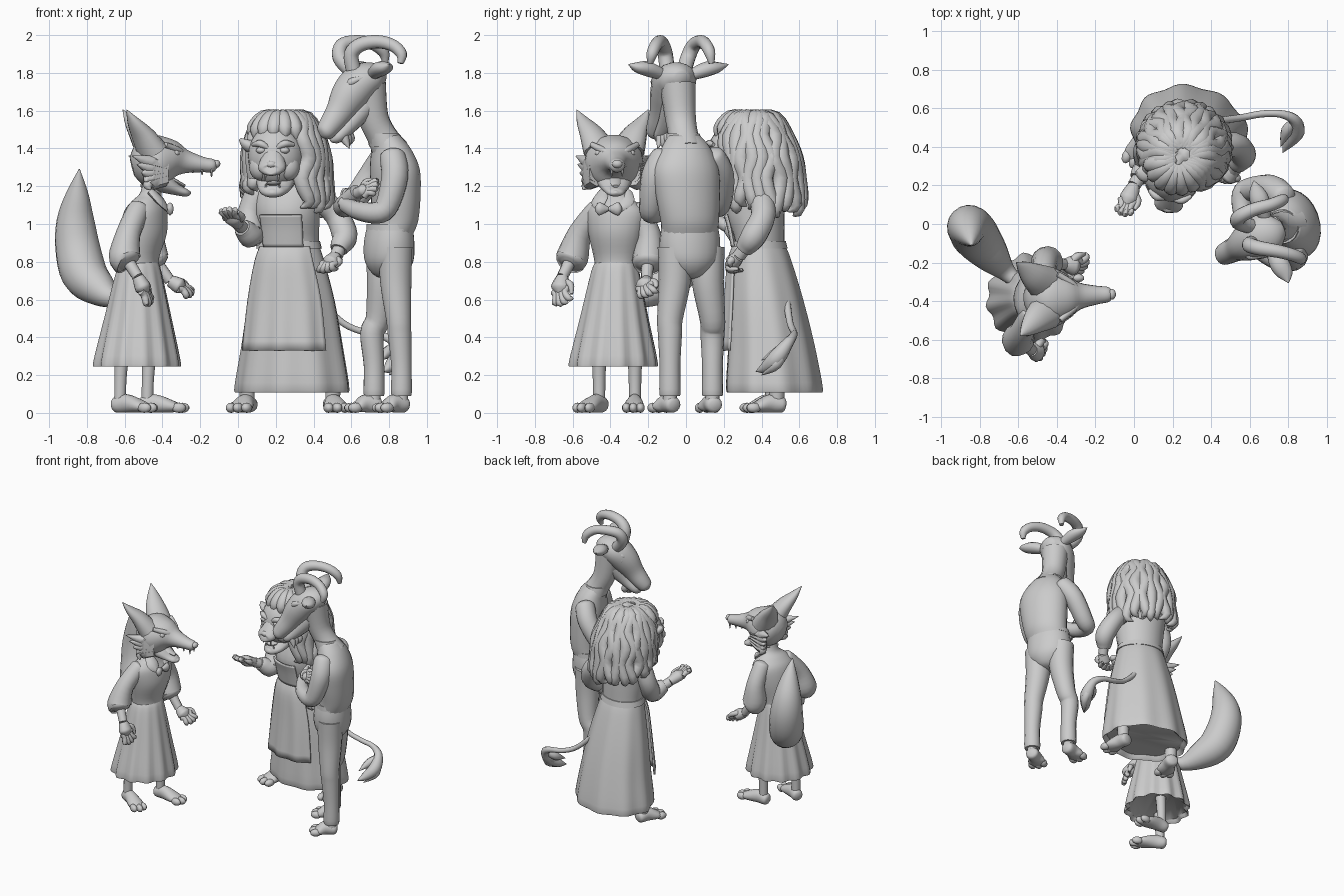
import bpy, bmesh, math, random
from mathutils import Vector as V, Matrix
random.seed(4)
F = Matrix.Identity(4)          # current working frame


def frame(x=0, y=0, z=0, deg=0):
    global F
    F = Matrix.Translation((x, y, z)) @ Matrix.Rotation(math.radians(deg), 4, 'Z')


def finish(name, bm, angle=50):
    me = bpy.data.meshes.new(name)
    bmesh.ops.recalc_face_normals(bm, faces=bm.faces[:])
    bm.to_mesh(me)
    bm.free()
    ob = bpy.data.objects.new(name, me)
    bpy.context.collection.objects.link(ob)
    bpy.ops.object.select_all(action='DESELECT')
    ob.select_set(True)
    bpy.context.view_layer.objects.active = ob
    bpy.ops.object.shade_smooth_by_angle(angle=math.radians(angle))
    return ob


def spline(pts, sub):
    P = [tuple(p) + (p[3],) * (5 - len(p)) for p in pts]
    out = []
    for i in range(len(P) - 1):
        a, b, c, d = P[max(i - 1, 0)], P[i], P[i + 1], P[min(i + 2, len(P) - 1)]
        for s in range(sub):
            t = s / sub
            out.append([0.5 * (2 * q + (r - p) * t + (2 * p - 5 * q + 4 * r - w) * t * t
                        + (3 * q - p - 3 * r + w) * t ** 3) for p, q, r, w in zip(a, b, c, d)])
    return out + [list(P[-1])]


def skin(name, pts, n=14, sub=4, face=None, arc=None, pleat=0, k=12):
    """Smooth tube through (x,y,z,r1[,r2]); face = heading of level rings; arc = open shell half angle."""
    S, bm, rings, v = spline(pts, sub), bmesh.new(), [], None
    ch = (V(S[-1][:3]) - V(S[0][:3])).normalized()
    ref = V((1, 0, 0)) if abs(ch.z) > .8 else V((0, 0, 1))
    for i, p in enumerate(S):
        c, r1, r2 = V(p[:3]), max(p[3], .002), max(p[4], .002)
        if face is not None:
            a = math.radians(face)
            e1, e2 = V((math.cos(a), math.sin(a), 0)), V((-math.sin(a), math.cos(a), 0))
        else:
            t = (V(S[min(i + 1, len(S) - 1)][:3]) - V(S[max(i - 1, 0)][:3])).normalized()
            v = t.cross(ref) if v is None else v - t * v.dot(t)
            v.normalize()
            e1, e2 = v, v.cross(t)
        ring = []
        for j in range(n):
            a = 2 * math.pi * j / n if arc is None else math.radians(arc) * (2 * j / (n - 1) - 1)
            m = 1 + pleat * i / len(S) * math.cos(k * a)
            ring.append(bm.verts.new(F @ (c + e1 * r1 * m * math.cos(a) + e2 * r2 * m * math.sin(a))))
        rings.append(ring)
    for A, B in zip(rings, rings[1:]):
        for j in range(n if arc is None else n - 1):
            q = (j + 1) % n
            bm.faces.new((A[j], A[q], B[q], B[j]))
    if arc is None:
        bm.faces.new(rings[0])
        bm.faces.new(rings[-1])
    ob = finish(name, bm)
    if arc is not None:
        ob.modifiers.new('thickness', 'SOLIDIFY').thickness = .012
    return ob


def limb(name, pts, **kw):      # tube whose first end is rounded off
    a, b = V(pts[0][:3]), V(pts[1][:3])
    d = (a - b).normalized() * pts[0][3]
    skin(name, [(*(a + d * .75), .004), (*(a + d * .5), pts[0][3] * .7)] + pts, **kw)


def blob(name, c, r, wob=0, seg=16):
    bm = bmesh.new()
    bmesh.ops.create_uvsphere(bm, u_segments=seg, v_segments=seg * 3 // 4, radius=1)
    for w in bm.verts:
        m = 1 + wob * math.sin(9 * w.co.x + 4 * w.co.z) * math.sin(8 * w.co.y + 5 * w.co.z)
        w.co = F @ (V(c) + V(x * s * m for x, s in zip(w.co, r)))
    return finish(name, bm)


def hand(name, wrist, tip, side, curl=(0, 0, -.05), w=.05):
    a, b, s, drop = V(wrist), V(tip), V(side).normalized(), V(curl)
    d = b - a
    m = a + d * .5
    skin(name + '_palm', [(*a, .032), (*(a + d * .3), w * .9, w * .75), (*m, w * .9, w * .75), (*(a + d * .75), .01)], n=10)
    for i in range(4):          # fingers bend along the curl vector
        o = s * (i - 1.5) * w * .5
        e = a + d * (1 - .08 * abs(i - 1.5)) + o
        skin(f'{name}_finger_{i}', [(*(m + o), .02), (*((m + e) / 2 + o * .1), .02), (*(e + drop * .4), .018), (*(e - d * .15 + drop), .008)], n=8, sub=3)
    skin(name + '_thumb', [(*(a + d * .2), .02), (*(a + d * .45 + s * w), .02), (*(a + d * .75 + s * w + drop * .4), .008)], n=8)


def foot(name, x, y, deg, L, w):
    frame(x, y, 0, deg)
    skin(name, [(-.05, 0, .04, .01), (-.035, 0, .042, w * .7, .04), (.03, 0, .05, w * .75, .05), (L * .6, 0, .035, w, .034), (L * .85, 0, .025, w * .8, .02)])
    for i in (-1, 0, 1):
        blob(f'{name}_toe_{i + 1}', (L * (.9 - .08 * abs(i)), i * w * .68, .027), (.04, w * .42, .027), seg=10)
    frame()


# ---------------- fox: body and dress ----------------
FD = -20
skin('fox_blouse', [(-.52, -.37, .74, .1, .11), (-.52, -.37, .82, .1, .12), (-.5, -.37, .95, .12, .15), (-.49, -.37, 1.06, .11, .16),
                    (-.48, -.375, 1.12, .08, .11), (-.46, -.375, 1.17, .055, .06), (-.44, -.38, 1.28, .06, .06)], face=FD, n=20)
skin('fox_skirt', [(-.52, -.37, .8, .095, .11), (-.525, -.375, .74, .12, .13), (-.53, -.38, .5, .175, .18), (-.535, -.385, .26, .225, .23),
                   (-.535, -.385, .27, .2, .2)], face=FD, n=60, pleat=.07)
for i in (-1, 1):    # collar halves and bow loops
    skin(f'fox_collar_{i}', [(-.46, -.375 + i * .06, 1.17, .03, .02), (-.41, -.39 + i * .07, 1.12, .045, .015), (-.37, -.4 + i * .05, 1.07, .01)], n=8)
    skin(f'fox_bow_{i}', [(-.37, -.41, 1.08, .01), (-.36, -.41 + i * .05, 1.08, .02, .035), (-.37, -.41 + i * .07, 1.08, .005)], n=8)
arms = {'right': [(-.53, -.47, 1.07), (-.58, -.56, .95), (-.6, -.6, .83), (-.53, -.655, .72), (-.47, -.67, .59)],
        'left': [(-.47, -.26, 1.07), (-.46, -.2, .95), (-.45, -.2, .82), (-.36, -.21, .7), (-.25, -.22, .64)]}
for s, (a, b, c, w, h) in arms.items():
    limb(f'fox_{s}_sleeve', [(*a, .06), (*b, .065), (*c, .085), (*(V(c) * .75 + V(w) * .25), .075), (*(V(c) * .6 + V(w) * .4), .035)])
    skin(f'fox_{s}_forearm', [(*c, .035), (*w, .03)], n=10)
    hand(f'fox_{s}_hand', w, h, (.3, .8, .3), curl=(.01, .03, -.03), w=.055)
for s, x, y, d in (('right', -.62, -.46, -30), ('left', -.475, -.27, -3)):
    skin(f'fox_{s}_leg', [(x + .02, y, .45, .05), (x, y, .22, .035), (x - .005, y, .06, .032)], n=10)
    foot(f'fox_{s}_foot', x, y, d, .2, .055)
skin('fox_tail', [(-.58, -.32, .64, .03), (-.66, -.25, .61, .05), (-.74, -.16, .66, .095), (-.815, -.07, .74, .122), (-.85, -.02, .88, .118),
                  (-.86, -.02, 1.02, .1), (-.85, -.06, 1.16, .06), (-.84, -.11, 1.29, .003)], n=18)
# fox: head
frame(-.42, -.38, 1.33, 3)
skin('fox_head', [(-.14, 0, -.03, .05), (-.1, 0, -.02, .12, .11), (-.01, 0, 0, .155, .145), (.07, 0, .01, .12, .11), (.14, 0, 0, .07, .065),
                  (.23, 0, -.015, .048, .042), (.29, 0, -.022, .038, .034), (.31, 0, -.025, .01)], n=18)
skin('fox_jaw', [(-.04, 0, -.08, .11, .07), (.04, 0, -.12, .085, .05), (.1, 0, -.15, .06, .03), (.15, 0, -.165, .04, .02), (.17, 0, -.16, .006)])
skin('fox_tongue', [(.04, 0, -.075, .03, .012), (.1, 0, -.11, .03, .012), (.14, 0, -.13, .015, .008)], n=8)
blob('fox_nose', (.305, 0, -.012), (.022, .028, .022))
for i in (-1, 1):
    skin(f'fox_ear_{i}', [(-.04, i * .075, .06, .095, .075), (-.09, i * .11, .14, .075, .055), (-.14, i * .155, .21, .042, .03), (-.18, i * .19, .275, .002)], n=12)
    skin(f'fox_brow_{i}', [(.03, i * .12, .09, .015), (.1, i * .065, .06, .02), (.14, i * .03, .045, .008)], n=8)
    blob(f'fox_eye_{i}', (.085, i * .085, .045), (.022, .022, .018), seg=10)
    for j in range(5):   # cheek fur
        skin(f'fox_cheek_{i}_{j}', [(.02, i * .09, -.02 - .018 * j, .055, .04), (-.06, i * .14, .0 - .03 * j, .035), (-.15 + .025 * j, i * (.195 - .008 * j), .03 - .045 * j, .002)], n=7)
    for j in range(3):   # teeth
        skin(f'fox_tooth_{i}_{j}', [(.28 - .05 * j, i * .028, -.04, .009), (.28 - .05 * j, i * .028, -.08 + .01 * j, .001)], n=6, sub=1)
frame()

# ---------------- lioness: dress ----------------
LD = -105
skin('lion_bodice', [(.27, .39, .85, .13, .16), (.27, .39, .92, .13, .16), (.26, .37, 1.05, .15, .175), (.26, .38, 1.17, .13, .18),
                     (.25, .37, 1.24, .08, .12), (.23, .33, 1.35, .07, .08)], face=LD, n=22)
skin('lion_skirt', [(.27, .39, .9, .125, .155), (.275, .4, .82, .15, .18), (.285, .425, .6, .19, .23), (.29, .45, .35, .225, .27),
                    (.29, .465, .12, .25, .305), (.29, .465, .14, .22, .27)], face=LD, n=64, pleat=.04, k=9)
skin('lion_apron', [(.27, .39, .88, .145, .175), (.27, .395, .8, .175, .205), (.28, .42, .6, .217, .257), (.285, .44, .33, .26, .295)], face=LD, n=30, arc=52, pleat=.03)
skin('lion_bib', [(.26, .37, 1.05, .158, .18), (.265, .38, .98, .148, .175), (.27, .39, .88, .138, .17)], face=LD, n=16, arc=38)
skin('lion_waistband', [(.27, .39, .91, .136, .166), (.27, .39, .87, .146, .176)], face=LD, n=24)
# lioness: arms, feet, tail
arms = {'right': [(.1, .39, 1.16), (.06, .38, 1.04), (.07, .31, .94), (0, .2, 1.0), (-.06, .05, 1.07)],
        'left': [(.41, .39, 1.16), (.52, .41, 1.05), (.565, .36, .94), (.52, .28, .83), (.45, .21, .76)]}
for s, (a, b, c, w, h) in arms.items():
    limb(f'lion_{s}_sleeve', [(*a, .065), (*b, .065), (*c, .068), (*(V(c) * .5 + V(w) * .5), .055), (*(V(c) * .3 + V(w) * .7), .045)])
    skin(f'lion_{s}_wrist', [(*c, .035), (*w, .035)], n=10)
    hand(f'lion_{s}_hand', w, h, (1, -.3, .1), curl=(0, 0, .02) if s == 'right' else (.02, .06, -.02), w=.05)
for s, x, y, d in (('right', .05, .46, -110), ('left', .5, .48, -80)):
    skin(f'lion_{s}_leg', [(x + (.27 - x) * .2, y, .4, .06), (x, y, .18, .045), (x, y, .06, .04)], n=10)
    foot(f'lion_{s}_foot', x, y, d, .16, .065)
skin('lion_tail', [(.4, .53, .62, .02), (.55, .55, .48, .018), (.66, .57, .43, .018), (.76, .57, .41, .02), (.83, .54, .37, .03),
                   (.84, .48, .29, .045), (.8, .42, .24, .03), (.77, .37, .22, .002)], n=10)
for i in range(3):
    skin(f'lion_tail_tuft_{i}', [(.83, .53, .36, .02), (.85 - .03 * i, .48, .26 + .03 * i, .03), (.8 - .02 * i, .4, .2 + .04 * i, .002)], n=8)
# lioness: head
frame(.2, .25, 1.36, -98)
blob('lion_head', (0, 0, 0), (.14, .15, .17))
skin('lion_muzzle', [(.02, 0, .02, .08, .1), (.09, 0, -.02, .065, .07), (.15, 0, -.06, .075, .045), (.18, 0, -.075, .055, .032), (.19, 0, -.075, .02)])
skin('lion_jaw', [(-.02, 0, -.12, .11, .07), (.07, 0, -.175, .085, .04), (.125, 0, -.19, .055, .03), (.145, 0, -.185, .01)])
blob('lion_tongue', (.08, 0, -.145), (.06, .04, .015), seg=10)
blob('lion_nose', (.17, 0, -.045), (.025, .03, .02), seg=12)
for i in (-1, 1):
    blob(f'lion_cheek_{i}', (.05, i * .075, -.06), (.06, .06, .07))
    blob(f'lion_eye_{i}', (.115, i * .062, .03), (.022, .028, .018), seg=10)
    skin(f'lion_brow_{i}', [(.09, i * .11, .06, .01), (.12, i * .065, .065, .02), (.12, i * .02, .04, .01)], n=8)
    skin(f'lion_ear_{i}', [(-.01, i * .11, .04, .05, .04), (.01, i * .155, .06, .045, .03), (.01, i * .19, .09, .008)], n=12)
    for j in (0, 1):
        skin(f'lion_fang_{i}_{j}', [(.15 - .03 * j, i * .035, -.09 - .09 * j, .01), (.15 - .03 * j, i * .036, -.135 - .01 * j, .001)], n=6, sub=1)
frame()
# lioness: mane, a lumpy mass covered in wavy locks
blob('mane_top', (.25, .36, 1.42), (.18, .19, .175), .08, 28)
blob('mane_back', (.31, .45, 1.28), (.15, .13, .2), .1, 28)
for i in range(22):
    t = i / 21
    a = math.radians(LD + 52 + 256 * t)
    d, back = V((math.cos(a), math.sin(a))), math.sin(math.pi * t)
    low = 1.2 - .08 * back - .07 * (1 - t) + random.uniform(-.02, .03)
    c, s = V((.25, .36)), V((-d.y, d.x)) * random.uniform(-.025, .025)
    prof = [(.04, 1.56, .04), (.11, 1.55, .05), (.17, 1.46, .045), (.18 + .035 * back, 1.35, .05), (.17 + .065 * back, 1.24, .045),
            (.185 + .07 * back, low, .035), (.16 + .06 * back, low - .035, .004)]
    skin(f'mane_lock_{i}', [(*(c + d * r + s * (-1) ** j), z, q) for j, (r, z, q) in enumerate(prof)], n=8, sub=3)
for i in range(7):   # fringe swept up off the forehead
    a = math.radians(LD - 66 + 22 * i)
    d, c = V((math.cos(a), math.sin(a))), V((.23, .33))
    skin(f'mane_fringe_{i}', [(*(c + d * r), z, q) for r, z, q in ((.02, 1.57, .03), (.09, 1.56, .045), (.15, 1.5, .04), (.165, 1.45, .005))], n=8, sub=3)

# ---------------- goat: shirt, trousers ----------------
GD = 200
skin('goat_shirt', [(.81, .02, .95, .115, .15), (.83, .02, 1.02, .12, .16), (.835, .01, 1.15, .125, .175), (.83, 0, 1.29, .125, .18),
                    (.81, 0, 1.4, .1, .135), (.78, -.01, 1.47, .075, .085)], face=GD, n=22)
skin('goat_trouser_seat', [(.805, .02, 1.0, .115, .15), (.8, .02, .9, .13, .165), (.8, .02, .8, .125, .15), (.8, .02, .73, .08, .08), (.8, .02, .71, .02, .02)], face=GD, n=20)
skin('goat_belt', [(.805, .02, 1.0, .12, .156), (.805, .02, .965, .122, .158)], face=GD, n=22)
for s, x, y, hx, hy, d in (('right', .72, .14, .765, .115, 195), ('left', .865, -.085, .835, -.06, 212)):
    skin(f'goat_{s}_trouser_leg', [(hx, hy, .88, .09), (hx, hy, .7, .085), ((x + hx) / 2, y, .5, .068), (x - .01, y, .42, .064),
                                   (x, y, .25, .055), (x, y, .1, .056), (x, y, .1, .04)], n=14)
    skin(f'goat_{s}_ankle', [(x, y, .15, .035), (x, y, .05, .038)], n=10)
    foot(f'goat_{s}_foot', x - .01, y, d, .125, .062)
# goat: crossed arms
limb('goat_left_arm', [(.82, -.12, 1.35, .07), (.83, -.165, 1.25, .072), (.79, -.185, 1.1, .063), (.74, -.18, 1.06, .058), (.64, -.12, 1.07, .05), (.57, -.02, 1.1, .04)])
limb('goat_right_arm', [(.77, .14, 1.35, .07), (.71, .185, 1.26, .07), (.61, .18, 1.12, .063), (.56, .15, 1.09, .055), (.57, .04, 1.11, .05), (.63, -.06, 1.17, .042)])
hand('goat_left_hand', (.59, -.05, 1.09), (.55, .06, 1.14), (0, .2, 1), (.03, 0, .01))
hand('goat_right_hand', (.63, -.06, 1.16), (.72, -.14, 1.2), (.2, .2, 1), (.03, .02, 0), .045)
skin('goat_neck', [(.81, 0, 1.38, .1), (.76, -.015, 1.47, .08), (.715, -.03, 1.57, .082), (.69, -.045, 1.74, .095)])
skin('goat_collar', [(.79, -.005, 1.41, .095, .105), (.765, -.015, 1.48, .085, .088)], face=GD, n=18)
# goat: head, beard, ears, horns
skin('goat_head', [(.77, -.02, 1.77, .04), (.72, -.04, 1.775, .1, .08), (.65, -.065, 1.75, .115, .1), (.59, -.095, 1.68, .098, .1), (.535, -.125, 1.59, .068, .075),
                   (.485, -.148, 1.52, .06, .06), (.455, -.165, 1.48, .048, .045), (.44, -.17, 1.465, .01)], n=18)
skin('goat_jaw', [(.66, -.06, 1.62, .07), (.59, -.1, 1.53, .05), (.52, -.13, 1.46, .045, .035), (.49, -.145, 1.445, .01)])
for i in range(3):
    skin(f'goat_beard_{i}', [(.55 + .01 * i, -.13 + .015 * i, 1.5, .025), (.565 + .015 * i, -.135 + .02 * i, 1.45, .025), (.59, -.15 + .02 * i, 1.4 + .01 * i, .002)], n=8)
for s, e in (('left', [(.71, -.12, 1.79), (.75, -.2, 1.82), (.785, -.26, 1.83), (.8, -.305, 1.845)]),
             ('right', [(.68, .03, 1.79), (.655, .11, 1.82), (.635, .17, 1.83), (.62, .225, 1.845)])):
    skin(f'goat_{s}_ear', [(*p, *r) for p, r in zip(e, ((.03, .03), (.05, .04), (.04, .028), (.002, .002)))], n=12)
for s, h in (('left', [(.61, -.1, 1.82), (.6, -.11, 1.9), (.65, -.125, 1.95), (.74, -.14, 1.965), (.82, -.16, 1.945), (.865, -.18, 1.9), (.86, -.19, 1.85)]),
             ('right', [(.6, -.01, 1.81), (.54, .01, 1.88), (.55, .04, 1.945), (.62, .075, 1.965), (.71, .1, 1.955), (.77, .125, 1.91), (.78, .135, 1.85)])):
    skin(f'goat_{s}_horn', [(*p, r) for p, r in zip(h, (.04, .04, .038, .035, .033, .03, .015))], n=14)
for s, y, x in ((-1, -.165, .6), (1, -.015, .565)):
    blob(f'goat_eye_{s}', (x, y, 1.715), (.024, .022, .022), seg=10)
    skin(f'goat_brow_{s}', [(x + .06, y, 1.775, .01), (x, y, 1.75, .022), (x - .02, y - s * .03, 1.72, .01)], n=8)
